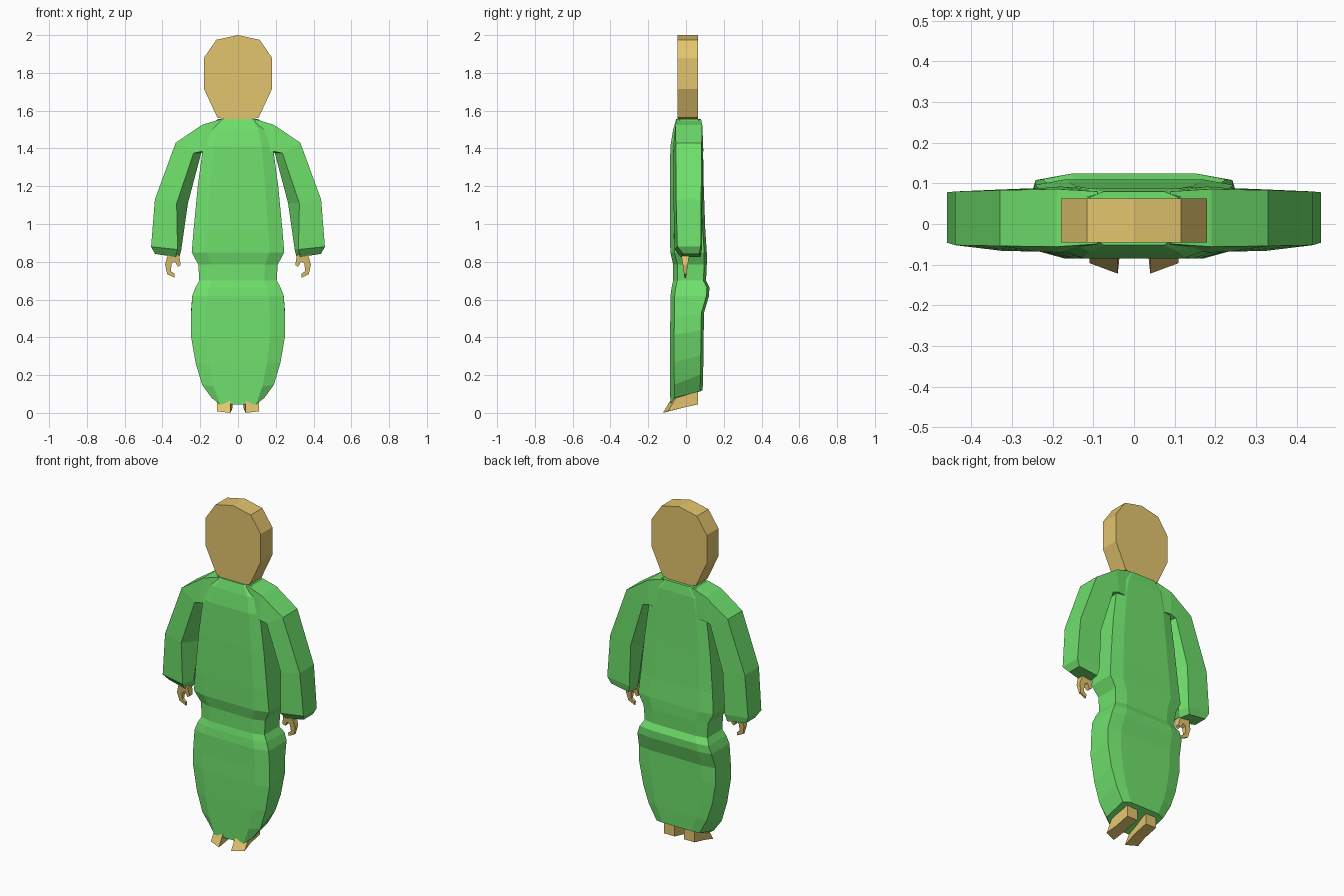
import bpy, bmesh


def material(name, rgb):
    m = bpy.data.materials.new(name)
    m.diffuse_color = (*rgb, 1)
    return m


GREEN = material("robe green", (0.16, 0.75, 0.15))
TAN = material("skin tan", (0.77, 0.56, 0.156))


def loft(name, rings, mat):
    """Skin a list of equal-length point rings and cap both ends."""
    bm = bmesh.new()
    rows = [[bm.verts.new(p) for p in ring] for ring in rings]
    n = len(rows[0])
    for a, b in zip(rows, rows[1:]):
        for i in range(n):
            j = (i + 1) % n
            bm.faces.new((a[i], a[j], b[j], b[i]))
    bm.faces.new(rows[0])
    bm.faces.new(rows[-1])
    bmesh.ops.recalc_face_normals(bm, faces=bm.faces)
    me = bpy.data.meshes.new(name)
    bm.to_mesh(me)
    bm.free()
    me.materials.append(mat)
    ob = bpy.data.objects.new(name, me)
    bpy.context.collection.objects.link(ob)
    return ob


def pair(name, rings, mat):
    """Build a part on +x and its mirror on -x."""
    loft(name + "_right", rings, mat)
    loft(name + "_left", [[(-x, y, z) for x, y, z in r] for r in rings], mat)


# Head: flat slab with a rounded outline
half = [(0.115, 1.975), (0.18, 1.88), (0.18, 1.715), (0.11, 1.565)]
outline = [(0, 2.0)] + half + [(0, 1.53)] + [(-x, z) for x, z in reversed(half)]
loft("head", [[(x, y, z) for x, z in outline] for y in (-0.045, 0.063)], TAN)

# Robe body: half width, front y, back y, front z, rise toward the back
sections = [
    (0.14, -0.083, 0.088, 0.045, 0.075),
    (0.19, -0.084, 0.091, 0.14, 0.07),
    (0.225, -0.085, 0.092, 0.26, 0.05),
    (0.25, -0.085, 0.094, 0.41, 0.03),
    (0.25, -0.083, 0.095, 0.50, 0.03),
    (0.242, -0.082, 0.122, 0.62, 0.0),
    (0.225, -0.076, 0.124, 0.665, 0.0),
    (0.205, -0.068, 0.106, 0.70, 0.0),
    (0.21, -0.068, 0.110, 0.785, 0.0),
    (0.245, -0.083, 0.110, 0.85, 0.0),
    (0.235, -0.085, 0.102, 0.97, 0.0),
    (0.213, -0.085, 0.094, 1.20, 0.0),
    (0.185, -0.083, 0.090, 1.41, 0.0),
    (0.16, -0.068, 0.088, 1.50, 0.0),
    (0.108, -0.052, 0.080, 1.555, 0.0),
]


def body_ring(w, yf, yb, z, rise):
    k = 0.68 * w
    side = 0.025 if z < 0.1 else 0.0
    pts = [(-w, yf + 0.022, side), (-k, yf, 0), (k, yf, 0), (w, yf + 0.022, side),
           (w, yb - 0.014, 0), (k, yb, 0), (-k, yb, 0), (-w, yb - 0.014, 0)]
    return [(x, y, z + dz + rise * (y - yf) / (yb - yf)) for x, y, dz in pts]


loft("robe", [body_ring(*s) for s in sections], GREEN)

# Sleeves: outer x, outer z, inner x, inner z, inner chamfer, front y, back y
sleeve = [
    (0.09, 1.555, 0.09, 1.38, 0.0, -0.055, 0.080),
    (0.19, 1.525, 0.175, 1.385, 0.01, -0.062, 0.086),
    (0.33, 1.43, 0.195, 1.375, 0.04, -0.060, 0.083),
    (0.44, 1.13, 0.265, 1.11, 0.06, -0.058, 0.080),
    (0.46, 0.88, 0.30, 0.865, 0.02, -0.052, 0.078),
    (0.44, 0.842, 0.31, 0.825, 0.02, -0.02, 0.070),
]


def sleeve_ring(xo, zo, xi, zi, c, yf, yb):
    return [(xo, yf + 0.006, zo), (xo, yb, zo), (xi + c * 0.6, yb + 0.006, zi),
            (xi, 0.015, zi), (xi + c, yf - 0.008, zi)]


pair("sleeve", [sleeve_ring(*s) for s in sleeve], GREEN)

# Hands: thin hooked shape with a thumb, tapering toward the fingertips
hand = [(0.34, 0.86), (0.372, 0.835), (0.386, 0.785), (0.375, 0.735), (0.335, 0.715),
        (0.335, 0.735), (0.355, 0.75), (0.352, 0.79), (0.335, 0.802), (0.318, 0.773),
        (0.303, 0.783), (0.312, 0.835)]
pair("hand", [[(x, s * (0.004 + 0.14 * (z - 0.715)) - 0.004, z) for x, z in hand]
              for s in (-1, 1)], TAN)

# Feet: side profile swept from the inner to the outer edge
foot = [(-0.122, 0.0), (-0.03, 0.024), (0.063, 0.045), (0.063, 0.13),
        (-0.05, 0.10), (-0.085, 0.062)]
rings = []
for t in (0, 1):
    ring = []
    for y, z in foot:
        toe = y < -0.06
        x = (0.04 + 0.07 * t) if toe else (0.03 + 0.07 * t)
        ring.append((x, y + (0.026 * t if toe else 0), z + (0.008 * t if toe else 0)))
    rings.append(ring)
pair("foot", rings, TAN)
